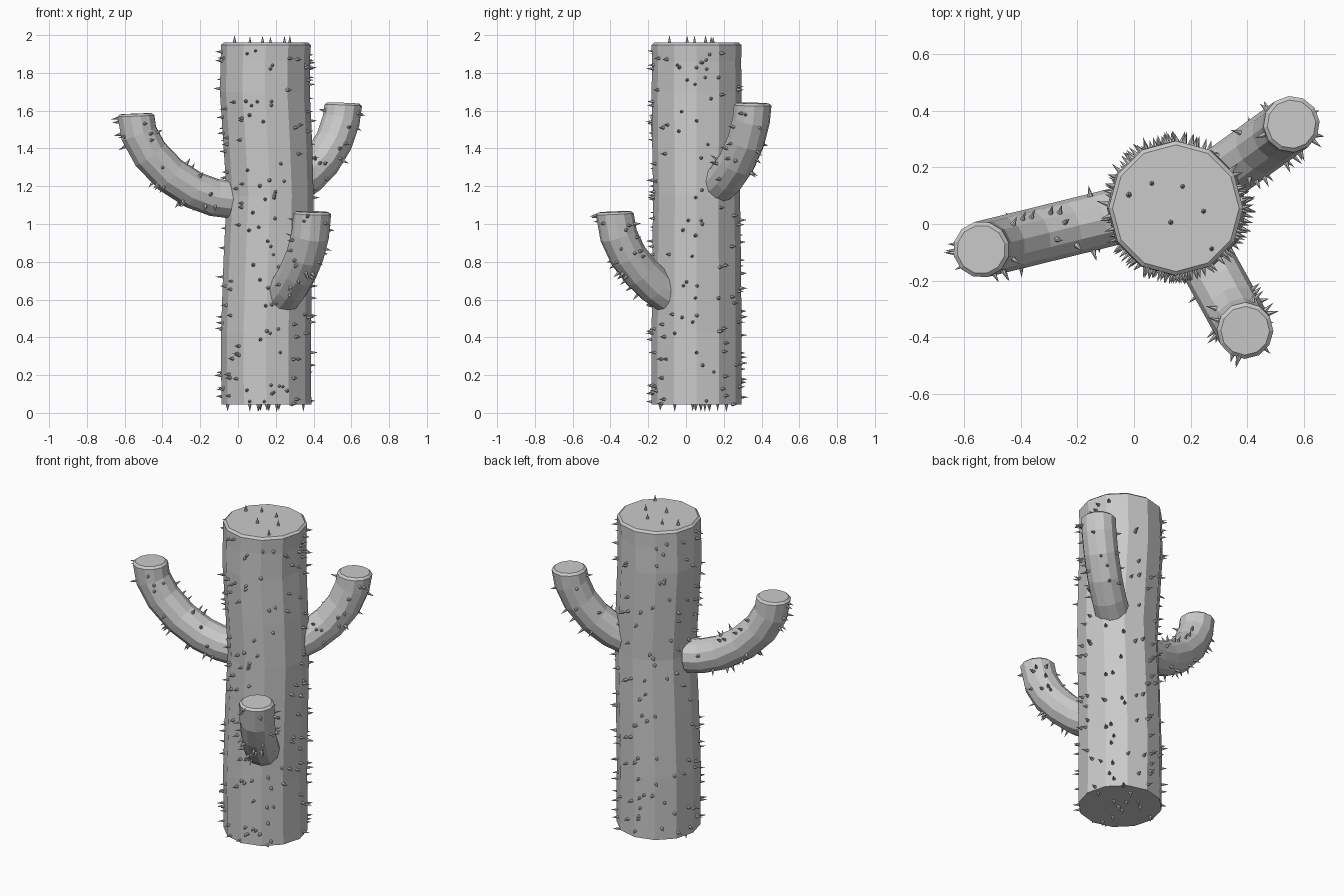
import bpy
import bmesh
import math
import random
from mathutils import Vector

random.seed(7)
SIDES = 12
UP = Vector((0, 0, 1))

cube = bpy.data.objects.get("Cube")
if cube:
    bpy.data.objects.remove(cube, do_unlink=True)

# One plain grey for the whole plant
GREY = (0.59, 0.59, 0.59, 1)
skin = bpy.data.materials.new("light grey")
skin.use_nodes = True
skin.diffuse_color = GREY
skin.node_tree.nodes["Principled BSDF"].inputs["Base Color"].default_value = GREY


def add_object(name, bm):
    bmesh.ops.recalc_face_normals(bm, faces=bm.faces)
    mesh = bpy.data.meshes.new(name)
    bm.to_mesh(mesh)
    bm.free()
    mesh.materials.append(skin)
    obj = bpy.data.objects.new(name, mesh)
    bpy.context.collection.objects.link(obj)


def tube(name, path, side, upright=False):
    """Faceted tube through (position, radius) pairs, with a small rim bevel at its tip.
    Returns the quads of every segment, as corner lists."""
    tip, r = path[-1]
    lean = UP if upright else (tip - path[-2][0]).normalized().lerp(UP, 0.75).normalized()
    path = path + [(tip + lean * 0.012, r - 0.014)]
    bm = bmesh.new()
    rings = []
    for i, (centre, radius) in enumerate(path):
        if upright:
            along = UP
        elif i >= len(path) - 2:
            along = lean
        else:
            along = (path[i + 1][0] - path[max(i - 1, 0)][0]).normalized()
        across = along.cross(side)
        rings.append([bm.verts.new(centre + radius * (side * math.cos(a) + across * math.sin(a)))
                      for a in (math.tau * k / SIDES for k in range(SIDES))])
    quads = []
    for i in range(len(rings) - 1):
        row = []
        for k in range(SIDES):
            n = (k + 1) % SIDES
            loop = [rings[i][k], rings[i][n], rings[i + 1][n], rings[i + 1][k]]
            bm.faces.new(loop)
            row.append([v.co.copy() for v in loop])
        quads.append(row)
    bm.faces.new(rings[0][::-1])
    bm.faces.new(rings[-1])
    add_object(name, bm)
    return quads


def add_spine(bm, point, normal):
    """One small six-sided cone standing on the surface."""
    length = random.uniform(0.032, 0.042)
    radius = random.uniform(0.009, 0.012)
    side = normal.orthogonal().normalized()
    across = normal.cross(side)
    base = [bm.verts.new(point - normal * 0.004 + radius * (side * math.cos(a) + across * math.sin(a)))
            for a in (math.tau * k / 6 for k in range(6))]
    tip = bm.verts.new(point + normal * length)
    bm.faces.new(base[::-1])
    for k in range(6):
        bm.faces.new((base[k], base[(k + 1) % 6], tip))


def scatter(bm, quads, count):
    """Spread spines evenly by area over the given quads."""
    areas = [(q[1] - q[0]).length * (q[3] - q[0]).length for q in quads]
    for q in random.choices(quads, weights=areas, k=count):
        u, v = random.random(), random.random()
        point = q[0].lerp(q[1], u).lerp(q[3].lerp(q[2], u), v)
        normal = (q[1] - q[0]).cross(q[3] - q[0]).normalized()
        add_spine(bm, point, normal)


spines = bmesh.new()

# Trunk, swaying slightly along its height
trunk_rings = [(0.15, 0.045, 0.238), (0.148, 0.42, 0.238), (0.158, 0.8, 0.235),
               (0.17, 1.15, 0.23), (0.158, 1.42, 0.235), (0.142, 1.7, 0.238),
               (0.144, 1.86, 0.236), (0.148, 1.948, 0.238)]
trunk = tube("trunk", [(Vector((x, 0.056, z)), r) for x, z, r in trunk_rings],
             Vector((1, 0, 0)), upright=True)
scatter(spines, [q for row in trunk[:-1] for q in row], 235)

# Spines on the trunk's flat ends
for height, direction, count in ((1.96, 1, 6), (0.045, -1, 12)):
    for k in range(count):
        angle = math.tau * k / count + random.uniform(-0.3, 0.3)
        reach = 0.21 * math.sqrt(random.random())
        spot = Vector((0.15 + reach * math.cos(angle), 0.056 + reach * math.sin(angle), height))
        add_spine(spines, spot, UP * direction)

# Arms: each bends upward in a vertical plane; steps are (fraction outward, height)
arms = {
    "right_arm": ((-0.04, 0.033), (-0.54, -0.09), 34,
                  [(0, 1.13), (0.17, 1.14), (0.39, 1.18), (0.64, 1.26),
                   (0.85, 1.37), (0.97, 1.48), (1, 1.572)]),
    "left_arm": ((0.29, 0.16), (0.557, 0.353), 22,
                 [(0, 1.2), (0.28, 1.25), (0.57, 1.33), (0.82, 1.44),
                  (0.96, 1.55), (1, 1.628)]),
    "front_arm": ((0.235, -0.09), (0.393, -0.377), 28,
                  [(0, 0.62), (0.25, 0.67), (0.52, 0.745), (0.76, 0.835),
                   (0.93, 0.94), (1, 1.053)]),
}
for name, (start, end, count, steps) in arms.items():
    start, end = Vector((*start, 0)), Vector((*end, 0))
    side = (end - start).cross(UP).normalized()
    path = [(start.lerp(end, f) + UP * z, 0.1) for f, z in steps]
    rows = tube(name, path, side)
    scatter(spines, [q for row in rows[1:-1] for q in row], count)

add_object("spines", spines)
